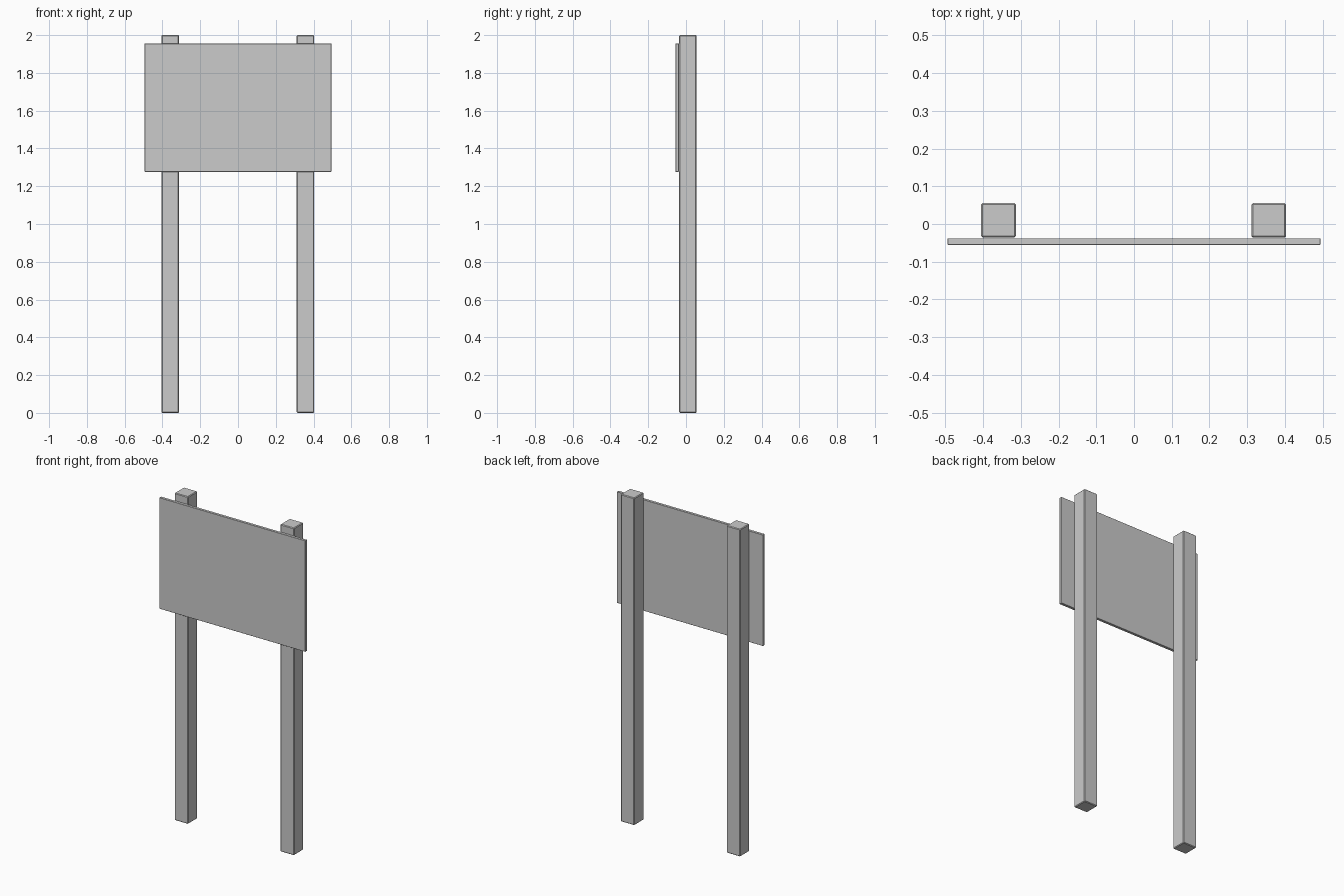
import bpy
import bmesh
from mathutils import Vector

cube = bpy.data.objects.get("Cube")
if cube:
    bpy.data.objects.remove(cube, do_unlink=True)

grey = bpy.data.materials.new("light_grey")
grey.use_nodes = True
colour = (0.6, 0.6, 0.6, 1)
grey.diffuse_color = colour
grey.node_tree.nodes["Principled BSDF"].inputs["Base Color"].default_value = colour


def add_box(name, low, high, bevel):
    """Box between two corners, with narrow flat chamfers."""
    low, high = Vector(low), Vector(high)
    bm = bmesh.new()
    bmesh.ops.create_cube(bm, size=1)
    bmesh.ops.scale(bm, vec=high - low, verts=bm.verts)
    bmesh.ops.translate(bm, vec=(low + high) / 2, verts=bm.verts)
    mesh = bpy.data.meshes.new(name)
    bm.to_mesh(mesh)
    bm.free()
    mesh.materials.append(grey)
    obj = bpy.data.objects.new(name, mesh)
    bpy.context.collection.objects.link(obj)
    mod = obj.modifiers.new("edge_chamfer", 'BEVEL')
    mod.width = bevel
    mod.segments = 1
    return obj


# Two square posts
for name, x in (("right_post", -0.359), ("left_post", 0.357)):
    add_box(name, (x - 0.046, -0.036, 0), (x + 0.046, 0.055, 2), 0.004)

# Thin board on the front of the posts
add_box("sign_board", (-0.494, -0.055, 1.276), (0.494, -0.038, 1.955), 0.001)
